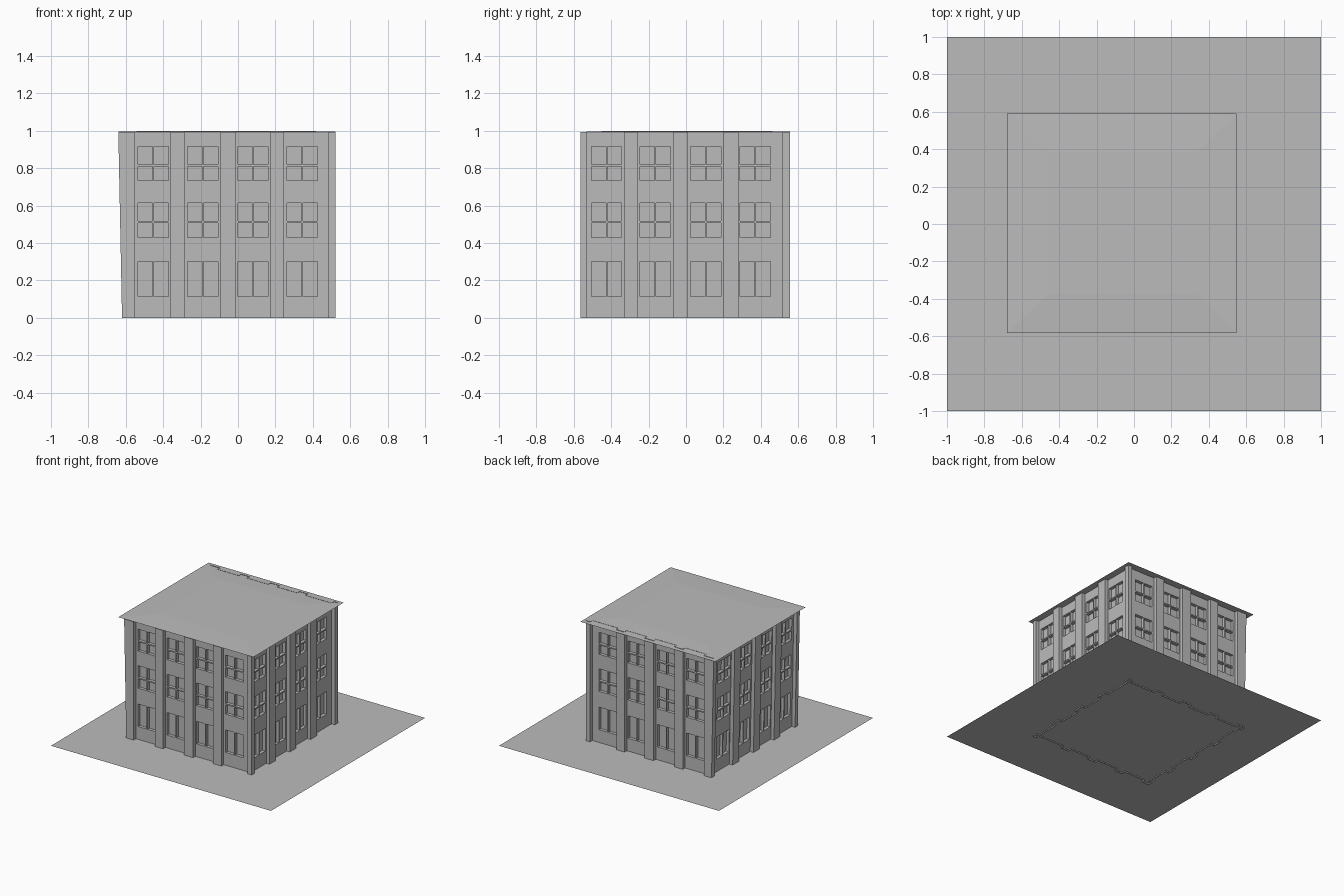
import bpy, bmesh

if "Cube" in bpy.data.objects:
    bpy.data.objects.remove(bpy.data.objects["Cube"])

grey = bpy.data.materials.new("plain_grey")
grey.diffuse_color = (0.5, 0.5, 0.5, 1)
grey.use_nodes = True
grey.node_tree.nodes["Principled BSDF"].inputs["Base Color"].default_value = grey.diffuse_color

PANE_ROWS = [(0.115, 0.30), (0.43, 0.507), (0.517, 0.615), (0.735, 0.81), (0.82, 0.915)]
STEP = 0.03      # pilaster projection
RECESS = 0.025   # pane depth


def finish(bm, name):
    me = bpy.data.meshes.new(name)
    bm.to_mesh(me)
    bm.free()
    me.materials.append(grey)
    ob = bpy.data.objects.new(name, me)
    bpy.context.collection.objects.link(ob)
    return ob


def facade(name, lo, hi, bays, pilasters, place, top=0.993):
    """Relief wall: grid cells at pilaster, wall or pane depth, joined by step faces."""
    panes = [s for c in bays for s in ((c - 0.081, c - 0.004), (c + 0.004, c + 0.081))]
    us = sorted({lo, hi} | {u for s in panes + pilasters for u in s})
    zs = sorted({0.0, top} | {z for r in PANE_ROWS for z in r})

    def inside(v, spans):
        return any(a < v < b for a, b in spans)

    def depth(i, j):
        u, z = (us[i] + us[i + 1]) / 2, (zs[j] + zs[j + 1]) / 2
        if inside(u, pilasters):
            return STEP
        return -RECESS if inside(u, panes) and inside(z, PANE_ROWS) else 0.0

    bm = bmesh.new()

    def quad(*pts):
        bm.faces.new([bm.verts.new(lean(place(*p))) for p in pts])

    nu, nz = len(us) - 1, len(zs) - 1
    for i in range(nu):
        for j in range(nz):
            a, b, c, d, h = us[i], us[i + 1], zs[j], zs[j + 1], depth(i, j)
            quad((a, h, c), (b, h, c), (b, h, d), (a, h, d))
            if i + 1 < nu and depth(i + 1, j) != h:
                k = depth(i + 1, j)
                quad((b, h, c), (b, k, c), (b, k, d), (b, h, d))
            if j + 1 < nz and depth(i, j + 1) != h:
                k = depth(i, j + 1)
                quad((a, h, d), (b, h, d), (b, k, d), (a, k, d))
    bmesh.ops.remove_doubles(bm, verts=bm.verts, dist=0.0005)
    bmesh.ops.recalc_face_normals(bm, faces=bm.faces)
    # make the sheet face outward, judged by the largest share of area
    flow = sum(f.normal.dot(f.calc_center_median()) * f.calc_area() for f in bm.faces)
    if flow < 0:
        bmesh.ops.reverse_faces(bm, faces=bm.faces)
    return finish(bm, name)


def lean(p):
    """The left side leans slightly outward towards the top."""
    x, y, z = p
    return (x - 0.02 * z if x < -0.56 else x, y, z)


# four relief walls
long_bays = [-0.453, -0.188, 0.08, 0.343]
long_pil = [(-0.62, -0.553), (-0.36, -0.285), (-0.093, -0.012), (0.17, 0.245), (0.483, 0.52)]
side_bays = [-0.425, -0.165, 0.105, 0.37]
side_pil = [(-0.565, -0.53), (-0.332, -0.257), (-0.07, 0.01), (0.2, 0.28), (0.515, 0.555)]

facade("front_wall", -0.62, 0.52, long_bays, long_pil, lambda u, h, z: (u, -0.535 - h, z))
facade("back_wall", -0.62, 0.52, long_bays, long_pil, lambda u, h, z: (u, 0.525 + h, z), 0.997)
facade("right_wall", -0.565, 0.555, side_bays, side_pil, lambda u, h, z: (0.49 + h, u, z))
facade("left_wall", -0.565, 0.555, side_bays, side_pil, lambda u, h, z: (-0.59 - h, u, z))

# ground slab sheet
bm = bmesh.new()
bm.faces.new([bm.verts.new((x, y, 0.01)) for x, y in ((-1, -1), (1, -1), (1, 1), (-1, 1))])
finish(bm, "ground_slab")

# shallow hipped roof with flat centre
bm = bmesh.new()
rings = []
for x0, x1, y0, y1, z in ((-0.68, 0.548, -0.583, 0.59, 0.993), (-0.46, 0.34, -0.375, 0.385, 1.0)):
    rings.append([bm.verts.new(p) for p in ((x0, y0, z), (x1, y0, z), (x1, y1, z), (x0, y1, z))])
outer, inner = rings
for k in range(4):
    n = (k + 1) % 4
    bm.faces.new((outer[k], outer[n], inner[n], inner[k]))
bm.faces.new(inner)
finish(bm, "roof")
